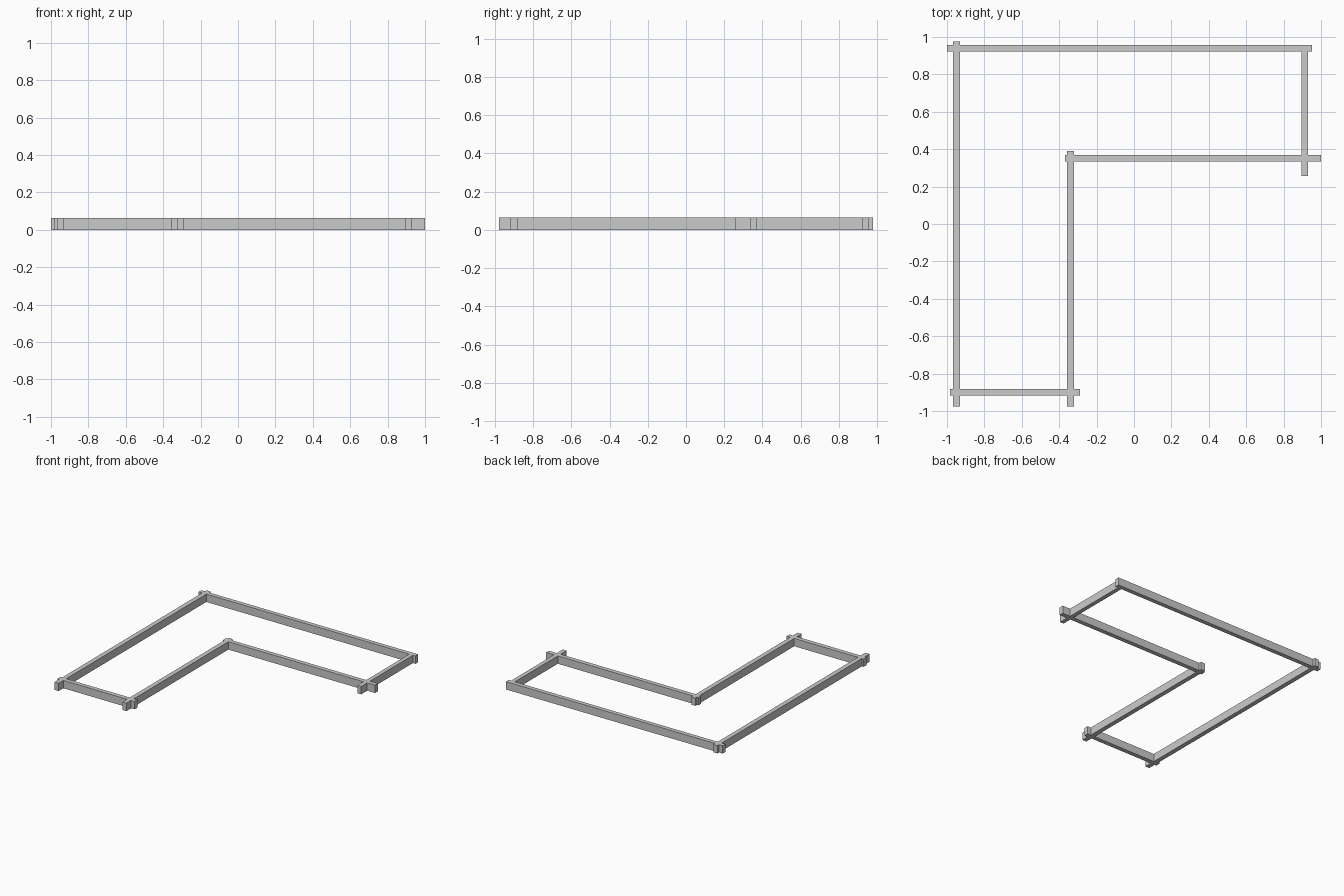
import bpy

if "Cube" in bpy.data.objects:
    bpy.data.objects.remove(bpy.data.objects["Cube"])

HEIGHT = 0.064


def beam(name, x0, x1, y0, y1):
    """Square-cut beam lying on the ground between the given limits."""
    bpy.ops.mesh.primitive_cube_add(
        size=1, location=((x0 + x1) / 2, (y0 + y1) / 2, HEIGHT / 2))
    ob = bpy.context.object
    ob.name = name
    ob.scale = (x1 - x0, y1 - y0, HEIGHT)
    bpy.ops.object.transform_apply(location=False, rotation=False, scale=True)
    return ob


# Beams running left to right
beam("back_beam", -1.0, 0.952, 0.922, 0.957)
beam("inner_cross_beam", -0.37, 1.0, 0.334, 0.37)
beam("front_beam", -0.984, -0.29, -0.917, -0.881)

# Beams running front to back, crossing the others at the corners
beam("left_beam", -0.968, -0.931, -0.977, 0.977)
beam("inner_long_beam", -0.358, -0.321, -0.977, 0.39)
beam("right_beam", 0.896, 0.93, 0.256, 0.945)
